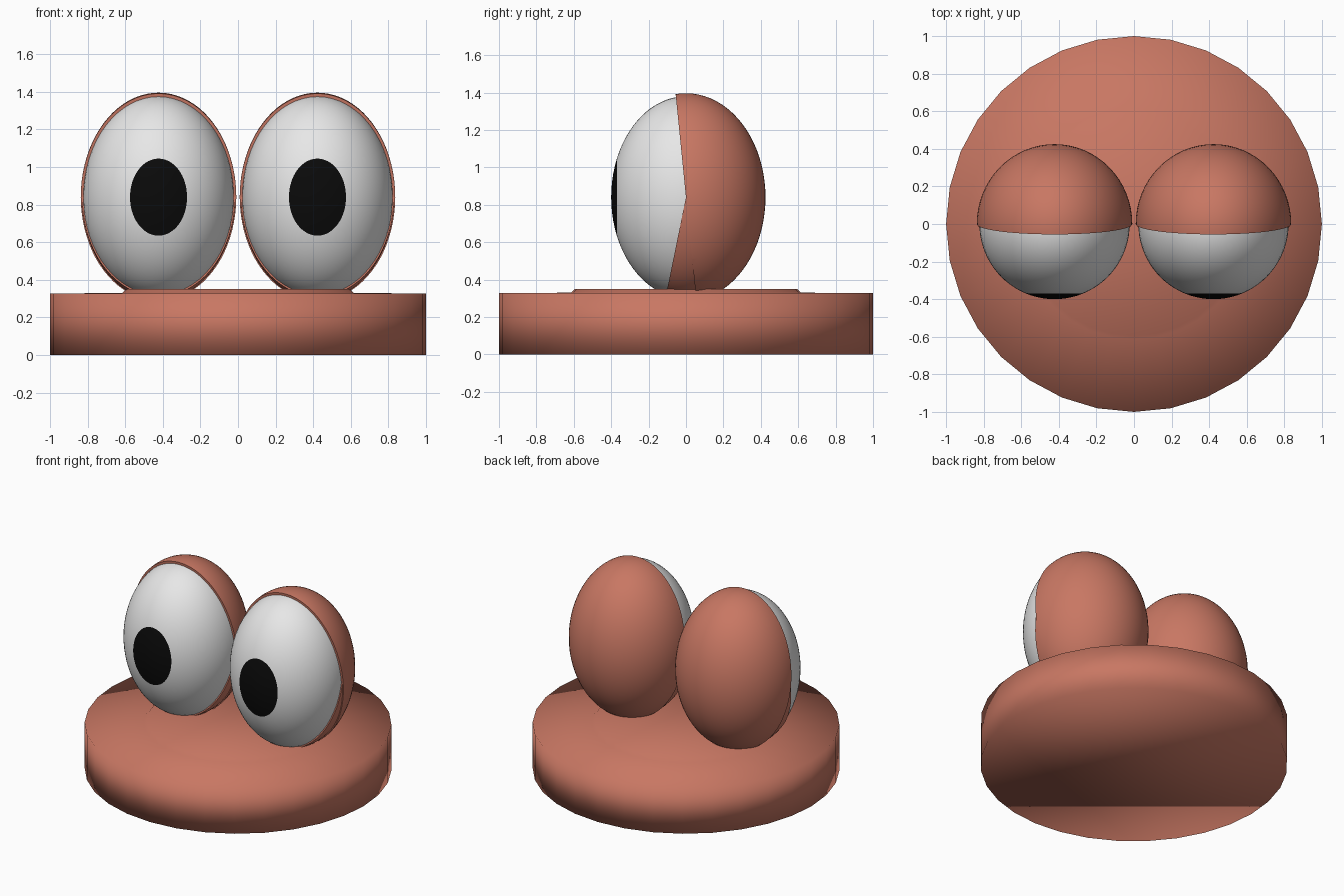
import bpy, bmesh, math
from mathutils import Matrix, Vector

if "Cube" in bpy.data.objects:
    bpy.data.objects.remove(bpy.data.objects["Cube"])


def material(name, color):
    m = bpy.data.materials.new(name)
    m.diffuse_color = (*color, 1)
    m.use_nodes = True
    m.node_tree.nodes["Principled BSDF"].inputs["Base Color"].default_value = m.diffuse_color
    return m


CLAY = material("clay red", (0.58, 0.185, 0.125))
WHITE = material("eye white", (0.82, 0.82, 0.82))
BLACK = material("pupil black", (0.003, 0.003, 0.003))


def finish(name, bm, mats, location=(0, 0, 0)):
    bmesh.ops.recalc_face_normals(bm, faces=bm.faces)
    for f in bm.faces:
        f.smooth = True
    mesh = bpy.data.meshes.new(name)
    bm.to_mesh(mesh)
    bm.free()
    for m in mats:
        mesh.materials.append(m)
    ob = bpy.data.objects.new(name, mesh)
    ob.location = location
    bpy.context.collection.objects.link(ob)
    return ob


def ellipsoid(size, matrix=Matrix()):
    bm = bmesh.new()
    bmesh.ops.create_uvsphere(bm, u_segments=64, v_segments=40, radius=1, matrix=matrix)
    bmesh.ops.scale(bm, vec=size, verts=bm.verts)
    return bm


def cut(bm, normal, co=(0, 0, 0), remove=False):
    geom = bm.verts[:] + bm.edges[:] + bm.faces[:]
    return bmesh.ops.bisect_plane(bm, geom=geom, dist=1e-5, plane_co=co,
                                  plane_no=Vector(normal), clear_inner=remove)


# Round base: 32-sided disc with a slightly raised middle
def base():
    bm = bmesh.new()
    n = 32
    rings = []
    for r, z in [(1, 0), (1, 0.327), (0.615, 0.33), (0.595, 0.35)]:
        rings.append([bm.verts.new((r * math.sin(2 * math.pi * i / n),
                                    r * math.cos(2 * math.pi * i / n), z)) for i in range(n)])
    for a, b in zip(rings, rings[1:]):
        for i in range(n):
            j = (i + 1) % n
            bm.faces.new((a[i], a[j], b[j], b[i]))
    bm.faces.new(rings[0])
    bm.faces.new(rings[-1])
    finish("base", bm, [CLAY])


# Eyeball with the pupil as its front cap
def eyeball(name, loc):
    bm = ellipsoid((0.40, 0.40, 0.54), Matrix.Rotation(math.pi / 2, 4, 'X'))
    cut(bm, (0, 1, 0), (0, -0.37, 0))
    for f in bm.faces:
        f.material_index = 1 if f.calc_center_median().y < -0.37 else 0
    finish(name, bm, [WHITE, BLACK], loc)


# Eyelid: half ellipsoid cut by a tilted plane and closed
def eyelid(name, loc, size, normal):
    bm = ellipsoid(size)
    res = cut(bm, normal, remove=True)
    edges = [e for e in res["geom_cut"] if isinstance(e, bmesh.types.BMEdge)]
    bmesh.ops.holes_fill(bm, edges=edges, sides=0)
    ob = finish(name, bm, [CLAY], loc)
    bpy.context.view_layer.objects.active = ob
    bpy.ops.object.select_all(action='DESELECT')
    ob.select_set(True)
    bpy.ops.object.shade_smooth_by_angle(angle=math.radians(40))


base()
for side, s in (("left", -1), ("right", 1)):
    loc = (0.423 * s, 0, 0.84)
    eyeball(side + "_eyeball", loc)
    eyelid(side + "_upper_eyelid", loc, (0.414, 0.425, 0.556), (0, 0.995, 0.1))
    eyelid(side + "_lower_eyelid", loc, (0.408, 0.412, 0.548), (0, 0.98, -0.2))
